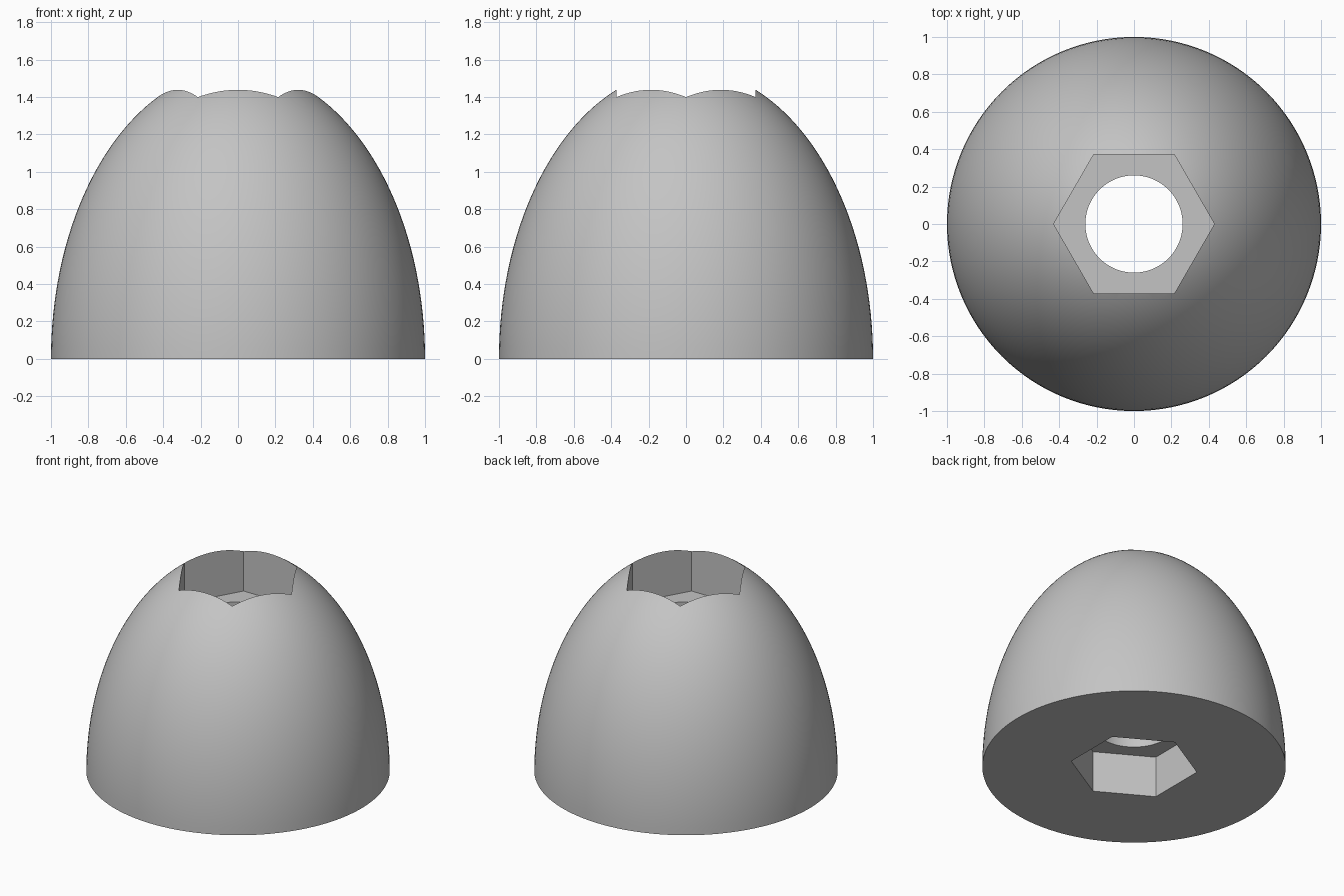
import bpy
import bmesh
import math
from mathutils import Matrix

default = bpy.data.objects.get("Cube")
if default:
    bpy.data.objects.remove(default, do_unlink=True)

DOME_HEIGHT = 1.55
TOP_FLOOR = 1.11
BASE_FLOOR = 0.30

grey = bpy.data.materials.new("plain_grey")
grey.use_nodes = True
colour = (0.55, 0.55, 0.55, 1)
grey.diffuse_color = colour
grey.node_tree.nodes["Principled BSDF"].inputs["Base Color"].default_value = colour


def make_object(name, bm):
    mesh = bpy.data.meshes.new(name)
    bm.to_mesh(mesh)
    bm.free()
    mesh.materials.append(grey)
    obj = bpy.data.objects.new(name, mesh)
    bpy.context.collection.objects.link(obj)
    return obj


def prism(name, sides, radius, bottom, top, turn=0):
    """Upright prism whose first corner points along x before turning."""
    bm = bmesh.new()
    ring = [bm.verts.new((radius * math.cos(turn + math.tau * i / sides),
                          radius * math.sin(turn + math.tau * i / sides), bottom))
            for i in range(sides)]
    base = bm.faces.new(ring)
    grown = bmesh.ops.extrude_face_region(bm, geom=[base], use_keep_orig=True)
    upper = [v for v in grown["geom"] if isinstance(v, bmesh.types.BMVert)]
    bmesh.ops.translate(bm, verts=upper, vec=(0, 0, top - bottom))
    bmesh.ops.recalc_face_normals(bm, faces=bm.faces)
    return make_object(name, bm)


# Half-ellipsoid body with a flat base
bm = bmesh.new()
bmesh.ops.create_uvsphere(bm, u_segments=128, v_segments=80, radius=1)
bmesh.ops.bisect_plane(bm, geom=bm.verts[:] + bm.edges[:] + bm.faces[:], dist=0.0001,
                       plane_co=(0, 0, 0), plane_no=(0, 0, 1), clear_inner=True)
bmesh.ops.holes_fill(bm, edges=[e for e in bm.edges if e.is_boundary])
bmesh.ops.transform(bm, matrix=Matrix.Diagonal((1, 1, DOME_HEIGHT, 1)), verts=bm.verts)
bmesh.ops.recalc_face_normals(bm, faces=bm.faces)
body = make_object("domed_body", bm)

# Hexagonal pockets at both ends, joined by a round bore
cutters = [
    prism("top_pocket_cutter", 6, 0.43, TOP_FLOOR, 2),
    prism("base_pocket_cutter", 6, 0.42, -0.5, BASE_FLOOR, math.radians(30)),
    prism("bore_cutter", 96, 0.26, -1, 2.5),
]
bpy.context.view_layer.objects.active = body
for cutter in cutters:
    cutter.hide_render = True
    cut = body.modifiers.new(cutter.name, "BOOLEAN")
    cut.operation = "DIFFERENCE"
    cut.solver = "EXACT"
    cut.object = cutter
    bpy.ops.object.modifier_apply(modifier=cut.name)
for cutter in cutters:
    bpy.data.objects.remove(cutter, do_unlink=True)

# Smooth dome and bore, crisp rims and pocket walls
bpy.ops.object.select_all(action="DESELECT")
body.select_set(True)
bpy.ops.object.shade_smooth_by_angle(angle=math.radians(25))
